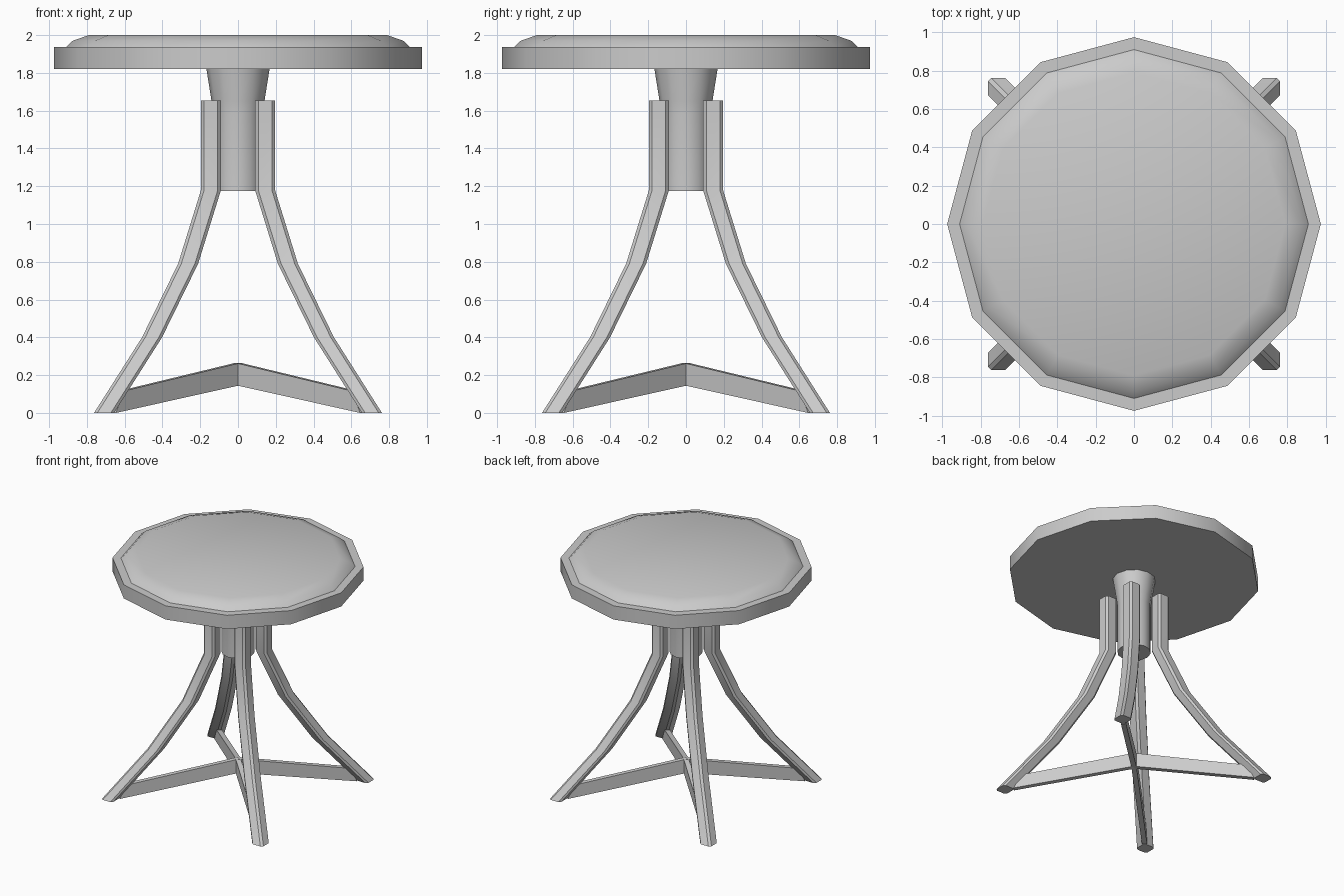
import bpy, math

if "Cube" in bpy.data.objects:
    bpy.data.objects.remove(bpy.data.objects["Cube"])


def make(name, verts, faces, angle=None):
    me = bpy.data.meshes.new(name)
    me.from_pydata(verts, [], faces)
    ob = bpy.data.objects.new(name, me)
    bpy.context.collection.objects.link(ob)
    if angle:
        bpy.ops.object.select_all(action='DESELECT')
        ob.select_set(True)
        bpy.context.view_layer.objects.active = ob
        bpy.ops.object.shade_smooth_by_angle(angle=math.radians(angle))
    return ob


def loft(name, rings, angle):
    # closed solid through rings listed from bottom to top, each counter-clockwise
    n = len(rings[0])
    faces = [(i * n + j, i * n + (j + 1) % n, (i + 1) * n + (j + 1) % n, (i + 1) * n + j)
             for i in range(len(rings) - 1) for j in range(n)]
    last = (len(rings) - 1) * n
    faces += [tuple(reversed(range(n))), tuple(range(last, last + n))]
    return make(name, [v for r in rings for v in r], faces, angle)


def turned(name, profile, n=12):
    rings = [[(r * math.cos(math.tau * k / n), r * math.sin(math.tau * k / n), z)
              for k in range(n)] for r, z in profile]
    return loft(name, rings, 35)


# Seat board with raised, rounded top
turned("seat", [(0.975, 1.82), (0.975, 1.937), (0.91, 1.937), (0.875, 1.97), (0.79, 2.0)])

# Central column flaring under the seat
turned("column", [(0.13, 1.175), (0.13, 1.58), (0.14, 1.65), (0.167, 1.82)])

# Four splayed legs with a chamfered square section
h, c = 0.053, 0.036
section = [(h, -c), (h, c), (c, h), (-c, h), (-h, c), (-h, -c), (-c, -h), (c, -h)]
path = [(0.709, 0.0), (0.455, 0.4), (0.264, 0.79), (0.144, 1.177), (0.144, 1.655)]
for name, sx, sy in (("front_left_leg", -1, -1), ("front_right_leg", 1, -1),
                     ("back_left_leg", -1, 1), ("back_right_leg", 1, 1)):
    loft(name, [[(sx * d + x, sy * d + y, z) for x, y in section] for d, z in path], 35)

# Two crossing arched stretchers between opposite feet
outline = [(-0.66, 0.0), (0, 0.147), (0.66, 0.0), (0.62, 0.115), (0, 0.265), (-0.62, 0.115)]
t = 0.014
for name, s in (("stretcher_a", 1), ("stretcher_b", -1)):
    verts = [(d + k * t, s * d - s * k * t, z) for k in (1, -1) for d, z in outline]
    near = [(0, 1, 4, 5), (1, 2, 3, 4)]
    faces = near + [tuple(i + 6 for i in reversed(f)) for f in near]
    faces += [((i + 1) % 6, i, i + 6, (i + 1) % 6 + 6) for i in range(6)]
    if s < 0:
        faces = [tuple(reversed(f)) for f in faces]
    make(name, verts, faces)
